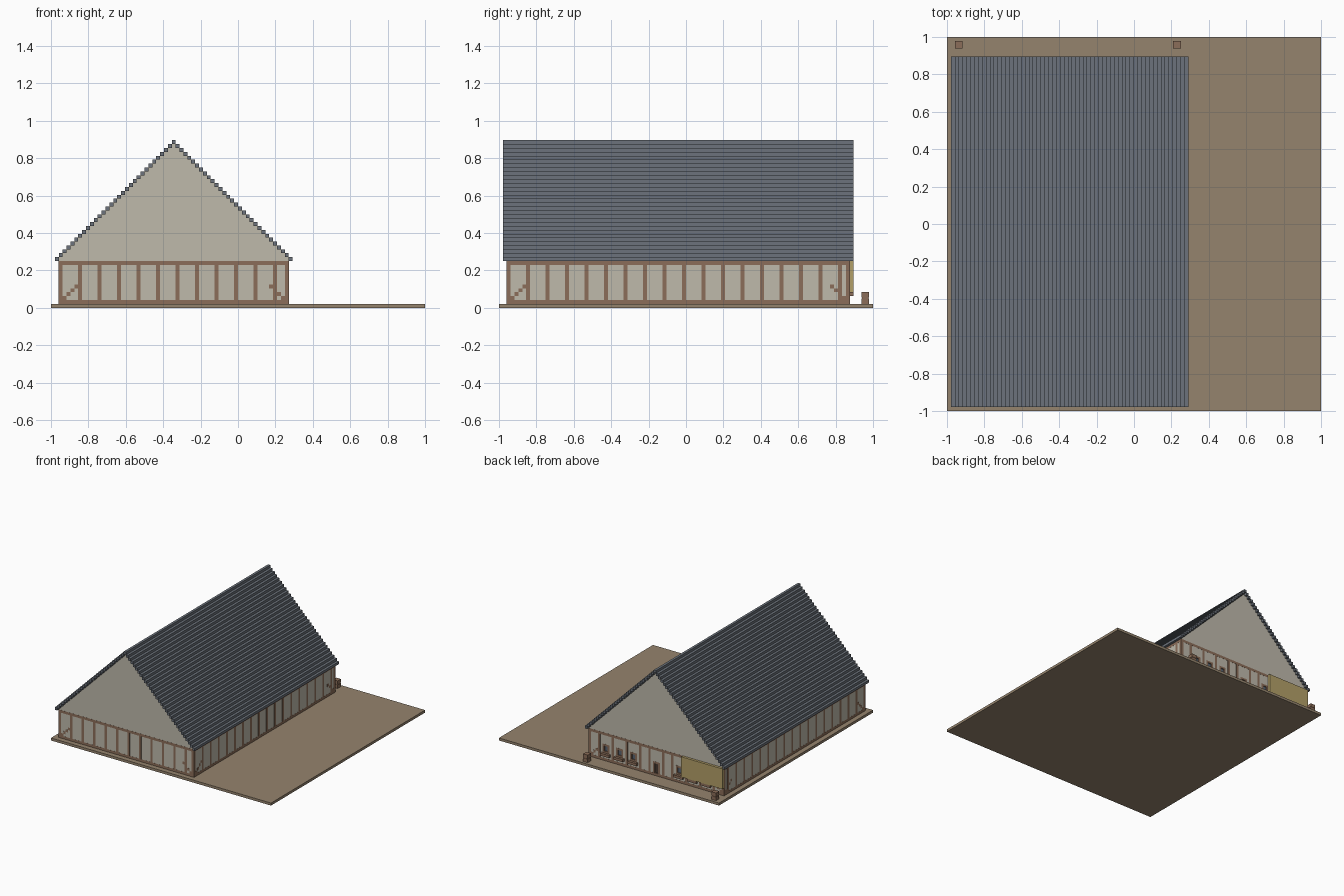
import bpy, bmesh

if "Cube" in bpy.data.objects:
    bpy.data.objects.remove(bpy.data.objects["Cube"])

V = 2 / 96          # one block of the grid; all sizes below are in blocks
E = 0.04            # timber stands this far proud of the plaster


def material(name, rgb):
    m = bpy.data.materials.new(name)
    m.diffuse_color = (*rgb, 1)
    m.use_nodes = True
    m.node_tree.nodes["Principled BSDF"].inputs["Base Color"].default_value = m.diffuse_color
    return m


EARTH = material("earth", (0.30, 0.23, 0.155))
SLATE = material("slate", (0.15, 0.17, 0.20))
PLASTER = material("plaster", (0.52, 0.49, 0.41))
TIMBER = material("timber", (0.26, 0.155, 0.10))
GLASS = material("glass", (0.10, 0.13, 0.17))
DARK = material("dark_wood", (0.06, 0.04, 0.03))
BOARD = material("board", (0.45, 0.35, 0.14))


def world(x, y, z):
    return (x * V - 1, y * V - 1, z * V)


def finish(name, bm, mat):
    bmesh.ops.recalc_face_normals(bm, faces=bm.faces)
    me = bpy.data.meshes.new(name)
    bm.to_mesh(me)
    bm.free()
    me.materials.append(mat)
    ob = bpy.data.objects.new(name, me)
    bpy.context.collection.objects.link(ob)
    return ob


def boxes(name, mat, items):
    """One object from boxes given as (x0, x1, y0, y1, z0, z1)."""
    bm = bmesh.new()
    for x0, x1, y0, y1, z0, z1 in items:
        vs = bmesh.ops.create_cube(bm, size=1)["verts"]
        for v in vs:
            v.co = world(x1 if v.co.x > 0 else x0,
                         y1 if v.co.y > 0 else y0,
                         z1 if v.co.z > 0 else z0)
    return finish(name, bm, mat)


def profile(name, mat, points, y0, y1):
    """Extrude an x-z outline along y."""
    bm = bmesh.new()
    face = bm.faces.new([bm.verts.new(world(x, y0, z)) for x, z in points])
    out = bmesh.ops.extrude_face_region(bm, geom=[face])["geom"]
    for v in out:
        if isinstance(v, bmesh.types.BMVert):
            v.co.y += (y1 - y0) * V
    return finish(name, bm, mat)


# yard slab
boxes("yard", EARTH, [(0, 96, 0, 96, 0, 1)])

# stepped roof, one course per block, mirrored about the ridge
courses = []
for i in range(30):
    courses += [(1 + i, 2 + i, 1, 91, 12 + i, 13 + i),
                (61 - i, 62 - i, 1, 91, 12 + i, 13 + i)]
courses.append((31, 32, 1, 91, 42, 43))
boxes("roof", SLATE, courses)


# gables: stepped outline under the roof
def gable(bottom):
    left = []
    for i in range(30):
        left += [(2 + i, 12 + i), (2 + i, 13 + i)]
    right = [(63 - x, z) for x, z in reversed(left)]
    pts = left + right
    if bottom < 12:
        pts[0] = (2, bottom)
        pts[-1] = (61, bottom)
    return pts


profile("front_wall", PLASTER, gable(1), 2, 3)
profile("back_gable", PLASTER, gable(12), 89, 90)

# side walls
boxes("side_walls", PLASTER, [(2, 3, 3, 89, 1, 12), (60, 61, 3, 89, 1, 12)])

# back wall, pieced around door and windows
windows = [9.5, 15.5, 21.5, 41.5, 47.5, 53.5]
openings = sorted([(c - 1.5, c + 1.5, 4, 7.5) for c in windows] + [(30, 33, 1, 6.5)])
pieces, x = [], 2
for a, b, lo, hi in openings:
    pieces += [(x, a, 89, 90, 1, 12), (a, b, 89, 90, hi, 12)]
    if lo > 1:
        pieces.append((a, b, 89, 90, 1, lo))
    x = b
pieces.append((x, 61, 89, 90, 1, 12))
boxes("back_wall", PLASTER, pieces)


# timber framing of one wall run: sill, top plate, posts, corner braces
def framing(a, b, posts):
    parts = [(a, b, 1, 2), (a, b, 11, 12), (a, a + 1, 2, 11), (b - 1, b, 2, 11)]
    parts += [(p, p + 1, 2, 11) for p in posts]
    for k in range(4):
        parts += [(a + 1 + k, a + 2 + k, 2 + k, 3 + k),
                  (b - 2 - k, b - 1 - k, 2 + k, 3 + k)]
    return parts


def along_x(parts, y):
    return [(u0, u1, y - E, y + 1 + E, z0, z1) for u0, u1, z0, z1 in parts]


def along_y(parts, x):
    return [(x - E, x + 1 + E, u0, u1, z0, z1) for u0, u1, z0, z1 in parts]


side = framing(2, 90, range(7, 88, 5))
boxes("front_timber", TIMBER, along_x(framing(2, 61, range(7, 58, 5)), 2))
boxes("left_timber", TIMBER, along_y(side, 2))
boxes("right_timber", TIMBER, along_y(side, 60))
boxes("back_timber", TIMBER,
      along_x(framing(2, 61, [6, 12, 18, 24, 28, 34, 38, 44, 50, 56]), 89))

# window and door frames with recessed fills
frames = []
for a, b, lo, hi in openings:
    t = 0.75
    frames += along_x([(a, a + t, lo, hi), (b - t, b, lo, hi),
                       (a + t, b - t, hi - t, hi)], 89)
    if lo > 1:
        frames += along_x([(a + t, b - t, lo, lo + t)], 89)
boxes("opening_frames", TIMBER, frames)
boxes("window_panes", GLASS,
      [(c - 0.75, c + 0.75, 89.3, 89.7, 4.75, 6.75) for c in windows])
boxes("door", DARK, [(30.75, 32.25, 89.3, 89.7, 1, 5.75)])

# flower boxes under the windows
boxes("flower_boxes", TIMBER, [(c - 2, c + 2, 90, 91, 3, 4) for c in windows])

# hanging board on the back wall, plain with a timber rim
boxes("board", BOARD, [(2, 20, 90, 91, 4, 12)])

# two barrels at the yard edge
barrels = []
for bx in (2, 58):
    barrels += [(bx, bx + 2, 93, 95, 1, 2.4), (bx + 0.15, bx + 1.85, 93.15, 94.85, 2.4, 2.7),
                (bx, bx + 2, 93, 95, 2.7, 4)]
boxes("barrels", TIMBER, barrels)
